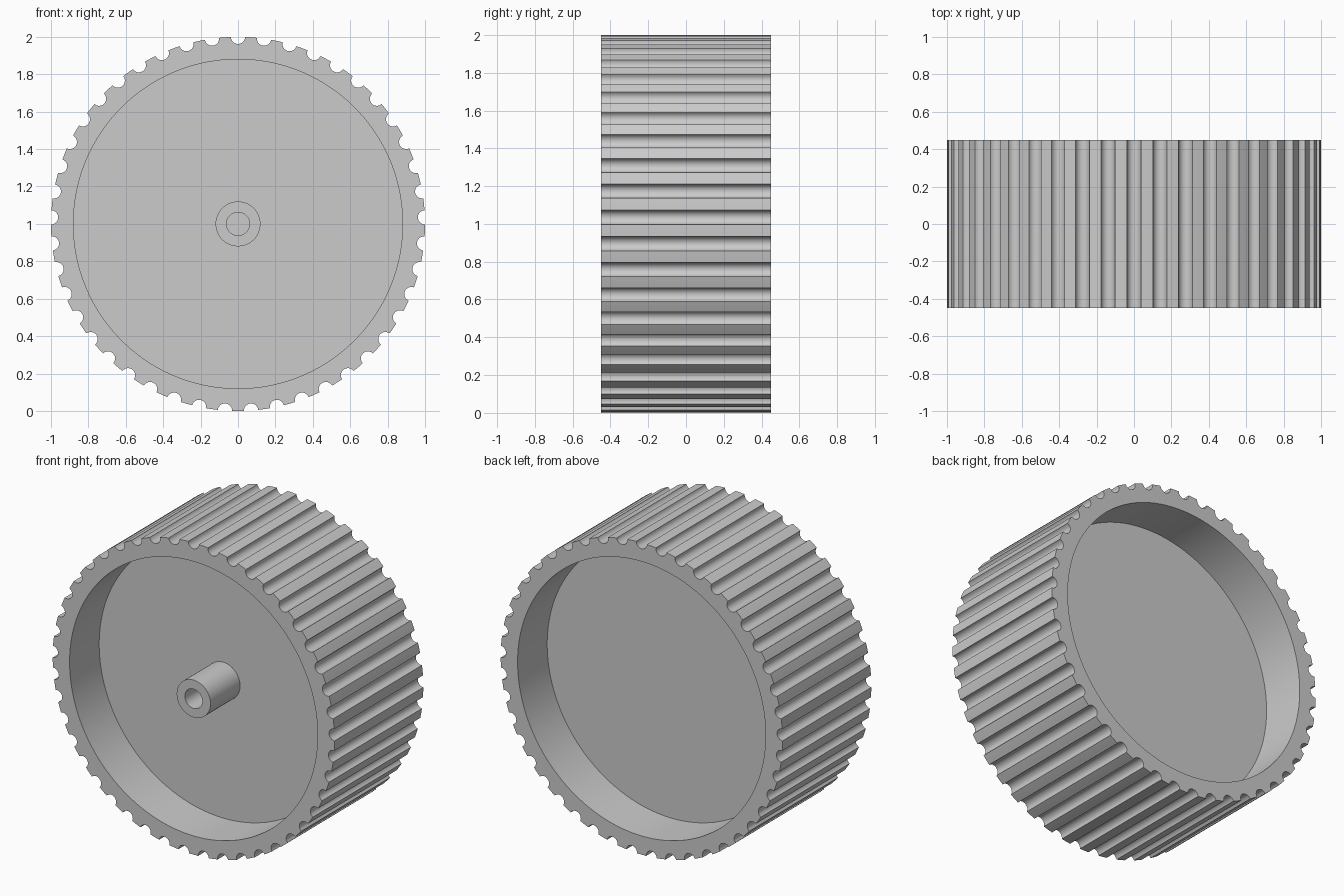
import bpy
import bmesh
from math import sin, cos, pi, atan2, acos, radians

cube = bpy.data.objects.get("Cube")
if cube:
    bpy.data.objects.remove(cube)

GROOVES = 45
RADIUS, GROOVE_R, INNER_R = 1.0, 0.038, 0.88
HALF_W, FLOOR_Y = 0.45, 0.15
HUB_R, BORE_R = 0.12, 0.062

grey = bpy.data.materials.new("plain grey")
grey.use_nodes = True
colour = (0.6, 0.6, 0.6, 1)
grey.diffuse_color = colour
grey.node_tree.nodes["Principled BSDF"].inputs["Base Color"].default_value = colour


def outline():
    """Polar outline of the grooved tread, with a groove at the very top."""
    points = []
    # Half angle of the groove arc where it meets the outer circle
    half = acos(GROOVE_R / (2 * RADIUS))
    steps = 12
    edge = 2 * atan2(GROOVE_R / 2, RADIUS)
    pitch = 2 * pi / GROOVES
    for g in range(GROOVES):
        centre = pi / 2 + g * pitch
        for i in range(steps + 1):
            a = -half + 2 * half * i / steps
            along, across = RADIUS - GROOVE_R * cos(a), GROOVE_R * sin(a)
            points.append((centre + atan2(across, along), (along ** 2 + across ** 2) ** 0.5))
        # Middle of the land between grooves
        for t in (1 / 3, 2 / 3):
            points.append((centre + edge + t * (pitch - 2 * edge), RADIUS))
    return points


def ring(bm, polar, y):
    return [bm.verts.new((r * cos(a), y, 1 + r * sin(a))) for a, r in polar]


def bridge(bm, first, second):
    n = len(first)
    for i in range(n):
        j = (i + 1) % n
        bm.faces.new((first[i], first[j], second[j], second[i]))


def finish(bm, name):
    bmesh.ops.recalc_face_normals(bm, faces=bm.faces)
    mesh = bpy.data.meshes.new(name)
    bm.to_mesh(mesh)
    bm.free()
    mesh.materials.append(grey)
    obj = bpy.data.objects.new(name, mesh)
    bpy.context.collection.objects.link(obj)
    bpy.ops.object.select_all(action="DESELECT")
    obj.select_set(True)
    bpy.context.view_layer.objects.active = obj
    bpy.ops.object.shade_smooth_by_angle(angle=radians(25))


# Wheel body: grooved tread, flat rims, recessed walls and a disc on each side
tread = outline()
bore = [(a, INNER_R) for a, r in tread]
bm = bmesh.new()
loops = [
    ring(bm, bore, -FLOOR_Y),
    ring(bm, bore, -HALF_W),
    ring(bm, tread, -HALF_W),
    ring(bm, tread, HALF_W),
    ring(bm, bore, HALF_W),
    ring(bm, bore, FLOOR_Y),
]
for first, second in zip(loops, loops[1:]):
    bridge(bm, first, second)
bm.faces.new(loops[0])
bm.faces.new(loops[-1])
finish(bm, "grooved_wheel")

# Hub tube standing on the front disc, flush with the rim
bm = bmesh.new()
angles = [2 * pi * i / 64 for i in range(64)]
tube = [
    ring(bm, [(a, r) for a in angles], y)
    for r, y in ((HUB_R, -FLOOR_Y), (HUB_R, -HALF_W), (BORE_R, -HALF_W), (BORE_R, -FLOOR_Y))
]
for i in range(4):
    bridge(bm, tube[i], tube[(i + 1) % 4])
finish(bm, "hub_tube")
